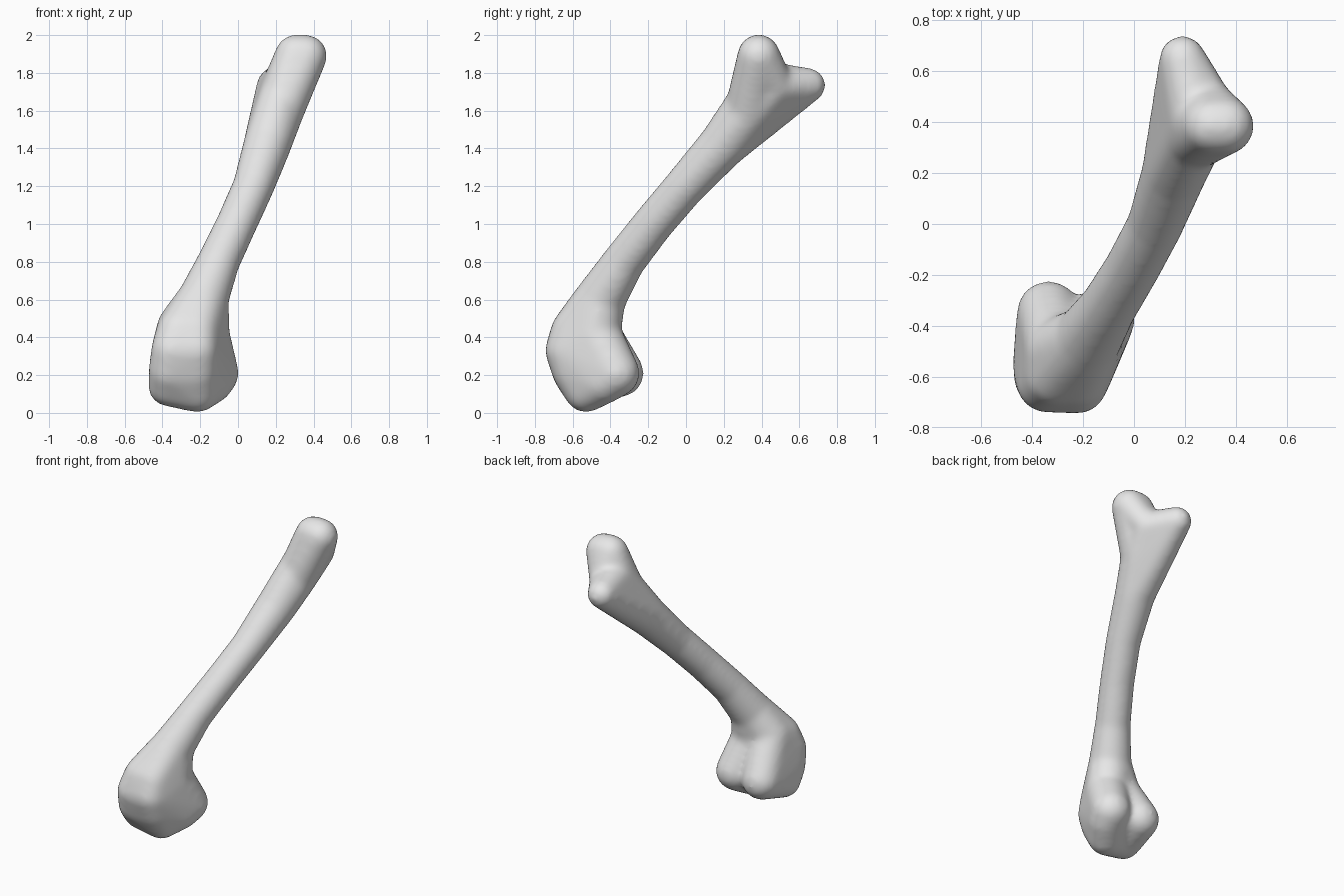
import bpy
import bmesh
from mathutils import Matrix

cube = bpy.data.objects.get("Cube")
if cube:
    bpy.data.objects.remove(cube, do_unlink=True)

GROW = 0.006  # makes up for the shrinkage of the final smoothing

# Control balls: x, y, z, radius
BALLS = {
    # shaft, from the knee end up
    "shaft_a": (-0.185, -0.455, 0.60, 0.130),
    "shaft_b": (-0.103, -0.330, 0.80, 0.107),
    "shaft_c": (-0.008, -0.175, 1.00, 0.103),
    "shaft_d": (0.082, -0.005, 1.20, 0.105),
    "shaft_e": (0.155, 0.195, 1.42, 0.122),
    # hip end
    "neck": (0.220, 0.335, 1.60, 0.125),
    "head_base": (0.250, 0.400, 1.75, 0.110),
    "head_inner": (0.305, 0.385, 1.893, 0.105),
    "head_outer": (0.360, 0.385, 1.890, 0.107),
    "saddle": (0.290, 0.475, 1.73, 0.090),
    "trochanter": (0.190, 0.648, 1.735, 0.086),
    # knee end
    "mid_lateral": (-0.295, -0.500, 0.45, 0.130),
    "mid_medial": (-0.180, -0.480, 0.42, 0.130),
    "brow_lateral": (-0.310, -0.595, 0.43, 0.115),
    "brow_medial": (-0.220, -0.595, 0.43, 0.115),
    "front_lateral": (-0.345, -0.625, 0.33, 0.110),
    "front_medial": (-0.220, -0.630, 0.33, 0.110),
    "shin_lateral": (-0.360, -0.595, 0.22, 0.108),
    "shin_medial": (-0.220, -0.595, 0.22, 0.108),
    "low_lateral": (-0.370, -0.540, 0.14, 0.100),
    "low_medial": (-0.215, -0.530, 0.115, 0.108),
    "under_medial": (-0.140, -0.430, 0.165, 0.110),
    "notch": (-0.230, -0.400, 0.21, 0.110),
    "back_lateral": (-0.335, -0.348, 0.21, 0.120),
    "back_medial": (-0.122, -0.371, 0.21, 0.121),
}

# Each group of balls is wrapped in one rounded hull
SHAFT = ["shaft_a", "shaft_b", "shaft_c", "shaft_d", "shaft_e", "neck"]
FRONT = ["front_lateral", "front_medial"]
MIDDLE = ["mid_lateral", "mid_medial"]
LOW = ["low_lateral", "low_medial"]
HULLS = [list(pair) for pair in zip(SHAFT, SHAFT[1:])]
HULLS += [
    ["neck", "head_base", "head_inner", "head_outer"],
    ["shaft_e", "neck", "head_base", "saddle", "trochanter"],
    ["head_inner", "head_outer", "head_base", "saddle"],
    ["shaft_a", "brow_lateral", "brow_medial"] + MIDDLE + FRONT,
    ["shin_lateral", "shin_medial", "notch"] + MIDDLE + FRONT + LOW,
    ["mid_lateral", "front_lateral", "shin_lateral", "low_lateral",
     "back_lateral"],
    ["mid_medial", "front_medial", "shin_medial", "low_medial",
     "under_medial", "back_medial"],
]


def add_hull(mesh, names):
    """Append the convex hull of the named balls to the mesh."""
    bm = bmesh.new()
    for name in names:
        x, y, z, r = BALLS[name]
        bmesh.ops.create_icosphere(bm, subdivisions=3, radius=r + GROW,
                                   matrix=Matrix.Translation((x, y, z)))
    for edge in list(bm.edges):
        bm.edges.remove(edge)
    bmesh.ops.convex_hull(bm, input=list(bm.verts))
    loose = [v for v in bm.verts if not v.link_faces]
    bmesh.ops.delete(bm, geom=loose, context='VERTS')
    bmesh.ops.recalc_face_normals(bm, faces=list(bm.faces))
    part = bpy.data.meshes.new("hull_part")
    bm.to_mesh(part)
    bm.free()
    mesh.from_mesh(part)
    bpy.data.meshes.remove(part)


# Bone mesh
body = bmesh.new()
for group in HULLS:
    add_hull(body, group)
bone_mesh = bpy.data.meshes.new("thigh_bone")
body.to_mesh(bone_mesh)
body.free()
bone = bpy.data.objects.new("thigh_bone", bone_mesh)
bpy.context.collection.objects.link(bone)

# Fuse the hulls into one skin and soften the joins
remesh = bone.modifiers.new("fuse", 'REMESH')
remesh.mode = 'VOXEL'
remesh.voxel_size = 0.016
soften = bone.modifiers.new("soften", 'SMOOTH')
soften.factor = 0.5
soften.iterations = 18

# Bone colour
grey = bpy.data.materials.new("light_grey")
grey.use_nodes = True
colour = (0.8, 0.8, 0.8, 1.0)
grey.diffuse_color = colour
grey.node_tree.nodes["Principled BSDF"].inputs["Base Color"].default_value = colour
bone_mesh.materials.append(grey)

bpy.context.view_layer.objects.active = bone
bone.select_set(True)
bpy.ops.object.modifier_apply(modifier="fuse")
bpy.ops.object.modifier_apply(modifier="soften")
bpy.ops.object.shade_smooth()
